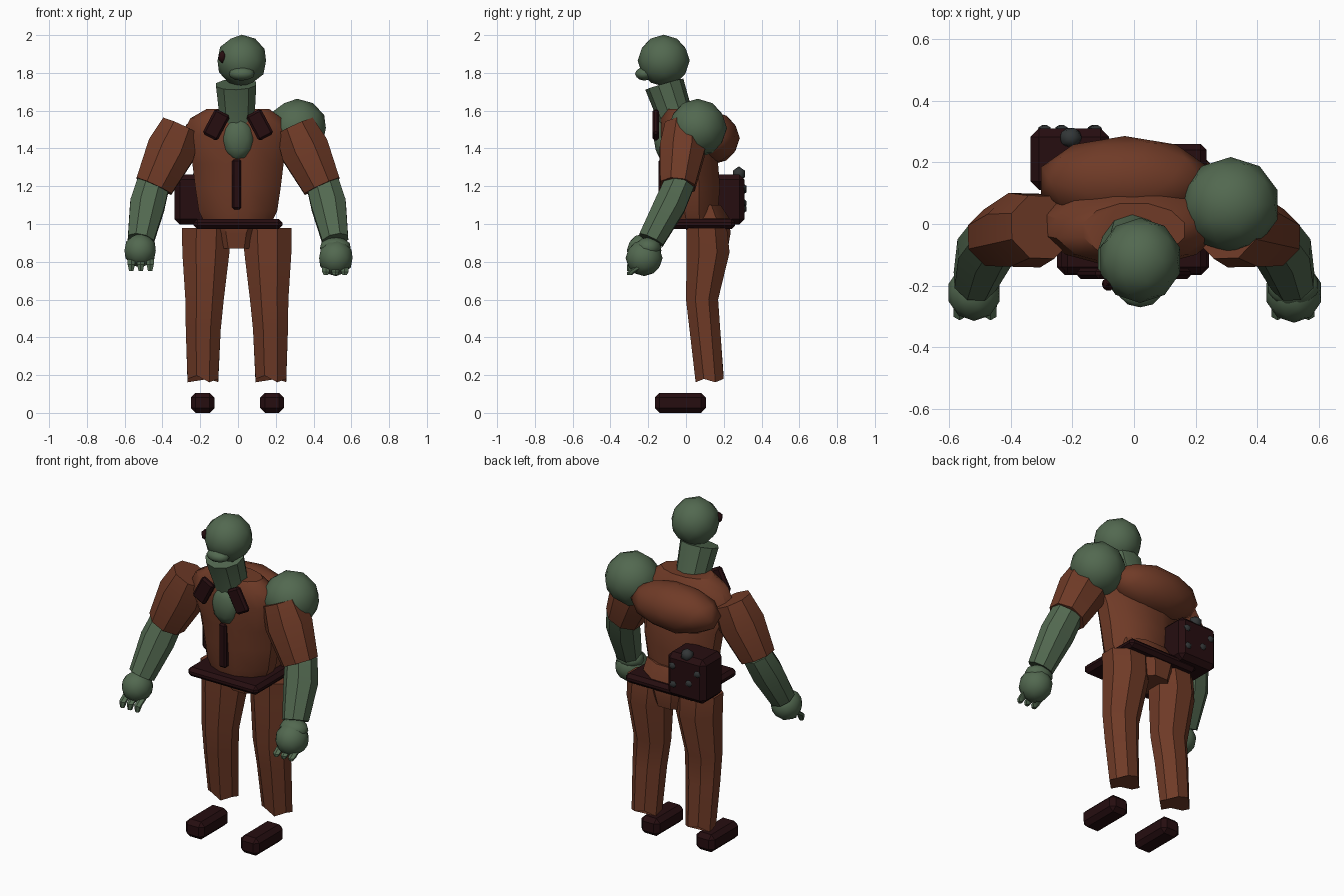
import bpy, bmesh
from math import sin, cos, pi, radians
from mathutils import Vector, Matrix, Euler

cube = bpy.data.objects.get("Cube")
if cube:
    bpy.data.objects.remove(cube, do_unlink=True)


def material(name, rgb):
    m = bpy.data.materials.new(name)
    m.use_nodes = True
    m.diffuse_color = (*rgb, 1)
    m.node_tree.nodes["Principled BSDF"].inputs["Base Color"].default_value = (*rgb, 1)
    return m


SKIN = material("green skin", (0.085, 0.14, 0.08))
CLOTH = material("rust cloth", (0.16, 0.043, 0.02))
LEATHER = material("dark leather", (0.019, 0.004, 0.005))
METAL = material("grey metal", (0.032, 0.037, 0.038))


def finish(name, bm, mat, angle=35):
    bmesh.ops.recalc_face_normals(bm, faces=bm.faces[:])
    me = bpy.data.meshes.new(name)
    bm.to_mesh(me)
    bm.free()
    me.materials.append(mat)
    ob = bpy.data.objects.new(name, me)
    bpy.context.collection.objects.link(ob)
    bpy.ops.object.select_all(action="DESELECT")
    ob.select_set(True)
    bpy.context.view_layer.objects.active = ob
    bpy.ops.object.shade_smooth_by_angle(angle=radians(angle))
    return ob


def ball(name, loc, size, mat, rot=(0, 0, 0), detail=2):
    bm = bmesh.new()
    m = Matrix.LocRotScale(Vector(loc), Euler(rot), Vector(size))
    bmesh.ops.create_icosphere(bm, subdivisions=detail, radius=1, matrix=m)
    return finish(name, bm, mat, 45)


def block(name, loc, size, mat, bevel, rot=(0, 0, 0)):
    bm = bmesh.new()
    bmesh.ops.create_cube(bm, size=1, matrix=Matrix.Diagonal((*size, 1)))
    bmesh.ops.bevel(bm, geom=bm.edges[:], offset=bevel, segments=1, affect="EDGES")
    bm.transform(Matrix.LocRotScale(Vector(loc), Euler(rot), None))
    return finish(name, bm, mat, 20)


def loft(name, rings, mat, sides=10, tilted=True, ragged=0):
    """Skin rings of (centre, x radius, y radius); the last ring can be ragged."""
    bm = bmesh.new()
    axis = Vector(rings[-1][0]) - Vector(rings[0][0])
    turn = Vector((0, 0, -1)).rotation_difference(axis) if tilted else Euler().to_quaternion()
    loops = []
    for k, (c, rx, ry) in enumerate(rings):
        loop = []
        for i in range(sides):
            a = 2 * pi * (i + 0.5) / sides
            drop = ragged * (i % 3 - 1) if k == len(rings) - 1 else 0
            p = Vector((rx * cos(a), ry * sin(a), drop))
            loop.append(bm.verts.new(Vector(c) + turn @ p))
        loops.append(loop)
    for a, b in zip(loops, loops[1:]):
        for i in range(sides):
            j = (i + 1) % sides
            bm.faces.new((a[i], a[j], b[j], b[i]))
    bm.faces.new(loops[0])
    bm.faces.new(loops[-1])
    return finish(name, bm, mat)


# Head
ball("head", (0.02, -0.118, 1.865), (0.135, 0.138, 0.137), SKIN)
ball("muzzle", (0.02, -0.22, 1.795), (0.07, 0.05, 0.036), SKIN)
ball("eye", (-0.083, -0.195, 1.885), (0.024, 0.024, 0.034), LEATHER, detail=1)
loft("neck", [((-0.01, -0.115, 1.74), 0.112, 0.105),
              ((-0.005, -0.06, 1.58), 0.098, 0.095),
              ((0, -0.03, 1.45), 0.1, 0.1)], SKIN)
ball("bare_chest", (0, -0.115, 1.45), (0.085, 0.055, 0.115), SKIN)

# Torso and its clothing
loft("torso", [((0, -0.02, 1.61), 0.17, 0.09),
               ((-0.01, -0.015, 1.56), 0.25, 0.12),
               ((-0.01, 0, 1.47), 0.3, 0.14),
               ((0, 0.02, 1.32), 0.25, 0.155),
               ((0, 0.03, 1.2), 0.235, 0.155),
               ((0, 0.03, 1.07), 0.215, 0.145),
               ((0, 0.04, 1.0), 0.18, 0.14)], CLOTH, 12, tilted=False)
ball("hunched_back", (-0.03, 0.14, 1.455), (0.285, 0.145, 0.14), CLOTH)
loft("tunic_hem", [((0, 0.1, 1.1), 0.18, 0.09),
                   ((0, 0.11, 1.03), 0.19, 0.13),
                   ((-0.01, 0.12, 0.95), 0.14, 0.125),
                   ((-0.01, 0.12, 0.87), 0.11, 0.11)], CLOTH, 8, tilted=False)
block("belt", (0, 0.05, 1.0), (0.47, 0.42, 0.055), LEATHER, 0.02)
block("placket", (-0.007, -0.125, 1.21), (0.048, 0.04, 0.265), LEATHER, 0.01)
for name, s in (("left_collar", 1), ("right_collar", -1)):
    block(name, (0.115 * s, -0.16, 1.525), (0.09, 0.035, 0.15), LEATHER, 0.012,
          (0, radians(-28) * s, 0))

# Arms
ball("left_shoulder", (0.313, 0.062, 1.508), (0.16, 0.155, 0.155), SKIN)
for side, s in (("left", 1), ("right", -1)):
    loft(side + "_upper_arm", [((0.3 * s, -0.01, 1.515), 0.115, 0.11),
                               ((0.355 * s, -0.02, 1.39), 0.14, 0.13),
                               ((0.445 * s, -0.045, 1.2), 0.11, 0.1)], CLOTH, 8)
    loft(side + "_forearm", [((0.445 * s, -0.03, 1.225), 0.092, 0.085),
                             ((0.48 * s, -0.085, 1.1), 0.1, 0.09),
                             ((0.515 * s, -0.185, 0.915), 0.075, 0.075)], SKIN, 8)
    low = 0.04 if s > 0 else 0
    size = 0.093 if s > 0 else 0.087
    ball(side + "_hand", (0.518 * s, -0.222, 0.86 - low), (size, size + 0.005, size + 0.003), SKIN)
    for i in (-1, 0, 1):
        x = (0.515 + 0.05 * i) * s
        loft(f"{side}_finger_{i + 2}", [((x, -0.245, 0.815 - low), 0.024, 0.024),
                                        ((x, -0.29, 0.785 - low), 0.022, 0.022),
                                        ((x, -0.298, 0.75 - low / 2), 0.013, 0.013)], SKIN, 6, False)
ball("left_wrist", (0.515, -0.2, 0.875), (0.085, 0.07, 0.055), SKIN)

# Legs and shoes
for side, s in (("left", 1), ("right", -1)):
    shift = 0 if s > 0 else -0.012
    loft(side + "_leg", [((0.155 * s + shift, 0.11, 0.98), 0.14, 0.115),
                         ((0.158 * s + shift, 0.117, 0.85), 0.135, 0.123),
                         ((0.165 * s + shift, 0.085, 0.6), 0.11, 0.092),
                         ((0.172 * s + shift, 0.1, 0.44), 0.1, 0.088),
                         ((0.174 * s + shift, 0.125, 0.18), 0.088, 0.08)],
         CLOTH, 8, tilted=False, ragged=0.018)
    block(side + "_shoe", (0.18 * s + shift * 0.6, -0.03, 0.053), (0.125, 0.27, 0.106), LEATHER, 0.025)

# Pack with studs
block("pack", (-0.208, 0.21, 1.13), (0.255, 0.2, 0.265), LEATHER, 0.028)
ball("large_stud", (-0.205, 0.28, 1.265), (0.04, 0.037, 0.04), METAL, detail=1)
for i, (x, z) in enumerate(((-0.29, 1.18), (-0.125, 1.19), (-0.235, 1.11), (-0.13, 1.08))):
    ball(f"small_stud_{i + 1}", (x, 0.302, z), (0.026, 0.022, 0.026), METAL, detail=1)
